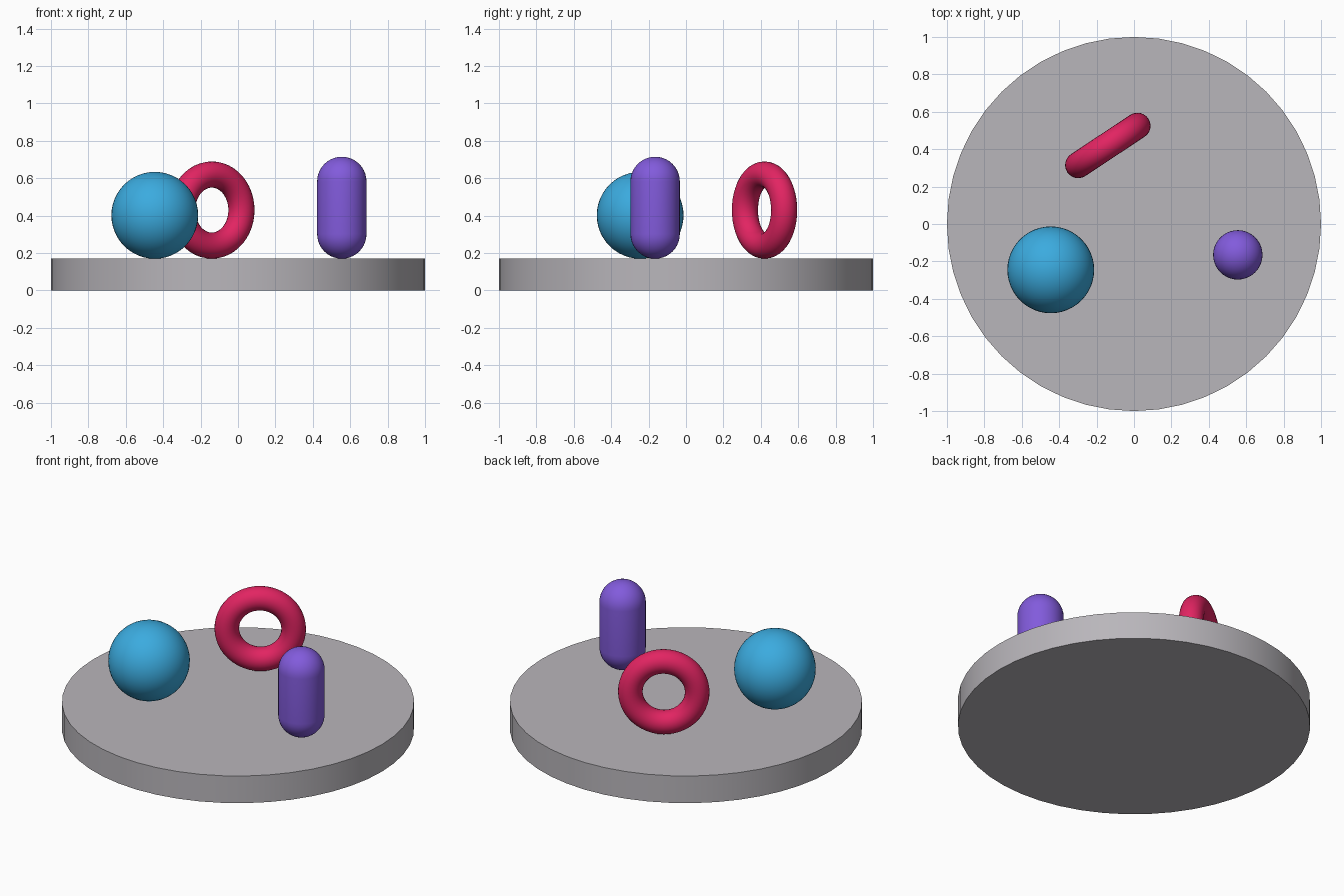
import bpy, bmesh, math
from mathutils import Matrix

if "Cube" in bpy.data.objects:
    bpy.data.objects.remove(bpy.data.objects["Cube"])

TOP = 0.17  # height of the base disc


def material(name, rgb):
    lin = [((c / 255 + 0.055) / 1.055) ** 2.4 for c in rgb]
    m = bpy.data.materials.new(name)
    m.diffuse_color = (*lin, 1.0)
    m.use_nodes = True
    m.node_tree.nodes["Principled BSDF"].inputs["Base Color"].default_value = m.diffuse_color
    return m


def finish(name, mat):
    ob = bpy.context.object
    ob.name = name
    ob.data.materials.append(mat)
    bpy.ops.object.shade_smooth_by_angle(angle=math.radians(30))
    return ob


# Round base
bpy.ops.mesh.primitive_cylinder_add(vertices=48, radius=1, depth=TOP, location=(0, 0, TOP / 2))
finish("base_disc", material("warm grey", (185, 182, 187)))

# Ball
R = 0.232
bpy.ops.mesh.primitive_uv_sphere_add(segments=48, ring_count=24, radius=R, location=(-0.445, -0.245, TOP + R))
finish("ball", material("sky blue", (59, 171, 223)))

# Upright ring
bpy.ops.mesh.primitive_torus_add(major_segments=48, minor_segments=24, major_radius=0.19, minor_radius=0.07,
                                 location=(-0.14, 0.42, TOP + 0.26),
                                 rotation=(math.pi / 2, 0, math.radians(33.5)))
finish("ring", material("crimson pink", (226, 36, 98)))

# Capsule: half-circle ends joined by a straight wall, revolved around z
r, height = 0.132, 0.545
half = height / 2 - r
arc = [math.pi / 2 * i / 10 for i in range(11)]
profile = [(r * math.sin(a), -half - r * math.cos(a)) for a in arc]
profile += [(x, -z) for x, z in reversed(profile)]
bm = bmesh.new()
verts = [bm.verts.new((x, 0, z)) for x, z in profile]
edges = [bm.edges.new(pair) for pair in zip(verts, verts[1:])]
bmesh.ops.spin(bm, geom=verts + edges, cent=(0, 0, 0), axis=(0, 0, 1), angle=math.tau, steps=40)
bmesh.ops.remove_doubles(bm, verts=bm.verts, dist=0.0005)
bmesh.ops.recalc_face_normals(bm, faces=bm.faces)
bmesh.ops.transform(bm, matrix=Matrix.Translation((0.555, -0.165, TOP + height / 2)), verts=bm.verts)
mesh = bpy.data.meshes.new("capsule")
bm.to_mesh(mesh)
bm.free()
capsule = bpy.data.objects.new("capsule", mesh)
bpy.context.collection.objects.link(capsule)
bpy.ops.object.select_all(action="DESELECT")
capsule.select_set(True)
bpy.context.view_layer.objects.active = capsule
finish("capsule", material("violet", (130, 91, 220)))
